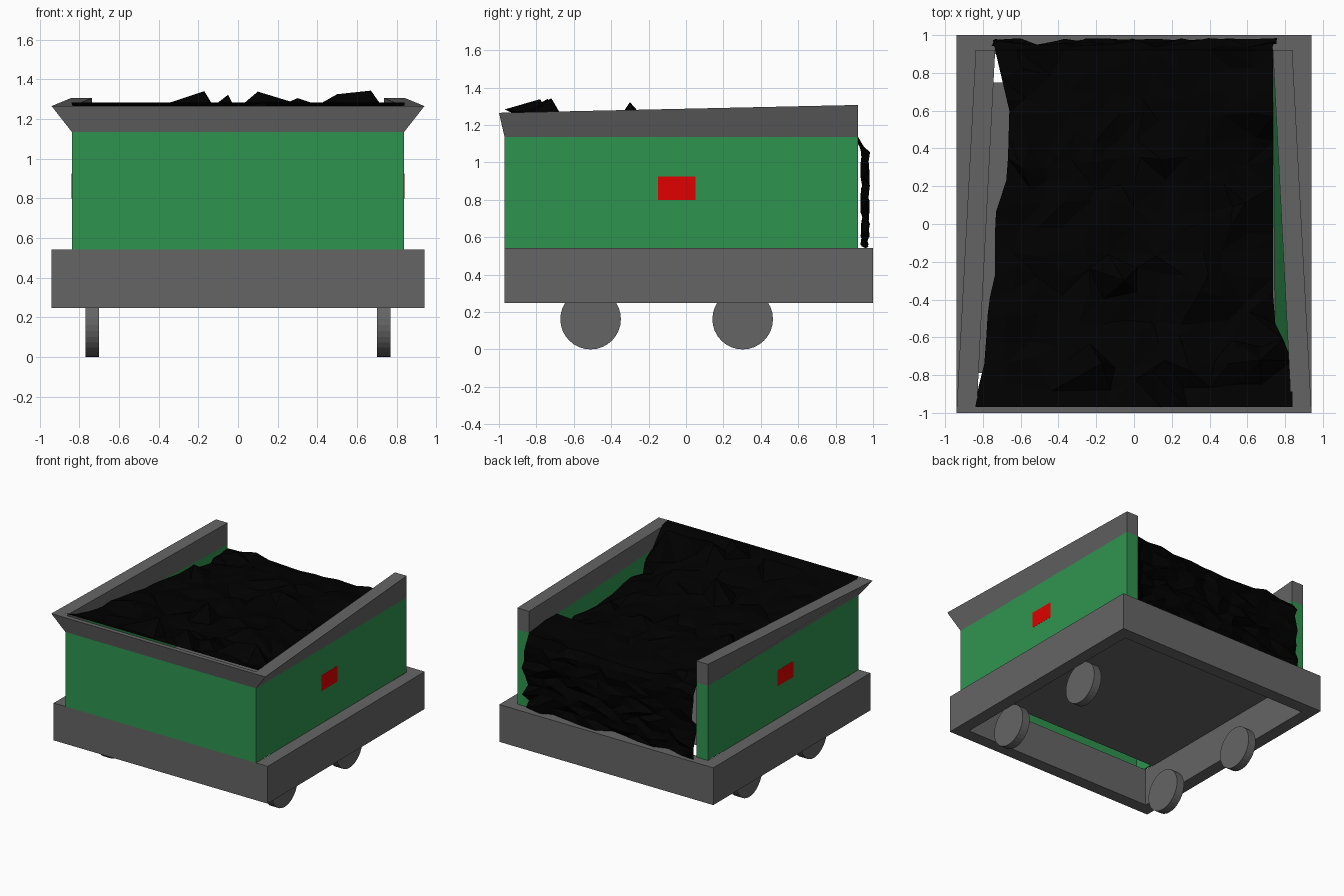
import bpy, bmesh, math, random
from mathutils import Vector

if "Cube" in bpy.data.objects:
    bpy.data.objects.remove(bpy.data.objects["Cube"])

random.seed(7)


def material(name, rgb):
    m = bpy.data.materials.new(name)
    m.diffuse_color = (*rgb, 1)
    m.use_nodes = True
    m.node_tree.nodes["Principled BSDF"].inputs["Base Color"].default_value = m.diffuse_color
    return m


GREY = material("iron grey", (0.13, 0.13, 0.13))
GREEN = material("paint green", (0.028, 0.295, 0.08))
RED = material("plate red", (0.75, 0.0, 0.0))
BLACK = material("coal black", (0.0, 0.0, 0.0))


def make_object(name, verts, faces, mat, fix_normals=True):
    bm = bmesh.new()
    vs = [bm.verts.new(v) for v in verts]
    for f in faces:
        bm.faces.new([vs[i] for i in f])
    if fix_normals:
        bmesh.ops.recalc_face_normals(bm, faces=bm.faces)
    mesh = bpy.data.meshes.new(name)
    bm.to_mesh(mesh)
    bm.free()
    mesh.materials.append(mat)
    ob = bpy.data.objects.new(name, mesh)
    bpy.context.collection.objects.link(ob)
    return ob


def box(name, x0, x1, y0, y1, z0, z1, mat):
    verts = [(x, y, z) for z in (z0, z1) for x, y in ((x0, y0), (x1, y0), (x1, y1), (x0, y1))]
    faces = [(0, 3, 2, 1), (4, 5, 6, 7)] + [(i, (i + 1) % 4, (i + 1) % 4 + 4, i + 4) for i in range(4)]
    return make_object(name, verts, faces, mat)


def sweep(name, sections, mat, closed):
    """Join four-point cross-sections into a tube, capped when it is open."""
    verts = [p for s in sections for p in s]
    n = len(sections)
    faces = []
    for i in range(n if closed else n - 1):
        a, b = i * 4, (i + 1) % n * 4
        for k in range(4):
            m = (k + 1) % 4
            faces.append((a + k, a + m, b + m, b + k))
    if not closed:
        faces += [(0, 1, 2, 3), (n * 4 - 4, n * 4 - 3, n * 4 - 2, n * 4 - 1)]
    return make_object(name, verts, faces, mat)


def mirror_u(back, front):
    """U-shaped plan: back left, front left, front right, back right."""
    flip = lambda s: [(-x, y, z) for x, y, z in s]
    return [flip(back), flip(front), front, back]


# Chassis: open rectangular frame with a floor panel
frame = []
for sx, sy in ((-1, -1), (1, -1), (1, 1), (-1, 1)):
    yo, yi = (-0.97, -0.87) if sy < 0 else (1.0, 0.9)
    frame.append([(sx * 0.94, yo, 0.247), (sx * 0.94, yo, 0.543),
                  (sx * 0.84, yi, 0.543), (sx * 0.84, yi, 0.247)])
sweep("chassis_frame", frame, GREY, True)
make_object("floor_panel", [(-0.84, -0.79, 0.54), (-0.84, 0.75, 0.54), (0.84, 0.75, 0.54), (0.84, -0.79, 0.54)],
            [(0, 1, 2, 3)], GREY, False)

# Bunker walls: three sides, thicker toward the open back; the right wall leans in at its foot
walls = mirror_u(
    [(0.838, 0.92, 0.543), (0.838, 0.92, 1.135), (0.735, 0.92, 1.135), (0.735, 0.92, 0.543)],
    [(0.838, -0.97, 0.543), (0.838, -0.97, 1.135), (0.832, -0.964, 1.135), (0.832, -0.964, 0.543)])
walls[2][3] = (0.75, -0.964, 0.543)
sweep("bunker_walls", walls, GREEN, False)

# Rim flares outward at the front and rises toward the back
sweep("flared_rim", mirror_u(
    [(0.838, 0.92, 1.135), (0.838, 0.92, 1.307), (0.735, 0.92, 1.307), (0.735, 0.92, 1.135)],
    [(0.838, -0.97, 1.135), (0.94, -1.0, 1.265), (0.832, -0.964, 1.265), (0.832, -0.964, 1.135)]),
    GREY, False)

# Side plates
for side, s in (("left", -1), ("right", 1)):
    x0, x1 = sorted((s * 0.836, s * 0.839))
    box(side + "_plate", x0, x1, -0.15, 0.05, 0.80, 0.925, RED)


# Wheels
def wheel(name, x, y):
    n, r = 32, 0.162
    ring = [(y + r * math.cos(2 * math.pi * i / n), r + r * math.sin(2 * math.pi * i / n)) for i in range(n)]
    verts = [(x + d, a, b) for d in (-0.033, 0.033) for a, b in ring]
    faces = [tuple(range(n)), tuple(range(n, 2 * n))]
    faces += [(i, (i + 1) % n, (i + 1) % n + n, i + n) for i in range(n)]
    make_object(name, verts, faces, GREY)


for side, s in (("left", -1), ("right", 1)):
    for end, y in (("front", -0.51), ("rear", 0.303)):
        wheel(f"{side}_{end}_wheel", s * 0.735, y)


# Coal: a crumpled sheet over the bunker that drops down the open back
def lerp(points, t):
    for (a, va), (b, vb) in zip(points, points[1:]):
        if t <= b:
            return va + (vb - va) * (t - a) / (b - a)
    return points[-1][1]


LEFT = [(-0.97, -0.84), (-0.87, -0.825), (-0.73, -0.79), (-0.4, -0.77), (-0.35, -0.735), (0.05, -0.735),
        (0.25, -0.67), (0.6, -0.66), (0.92, -0.735)]
RIGHT = [(-0.97, 0.84), (-0.7, 0.835), (-0.5, 0.735), (0.92, 0.735)]
HEIGHT = [(-0.97, 1.283), (-0.85, 1.255), (-0.7, 1.225), (-0.5, 1.19), (0.1, 1.165), (0.6, 1.145), (0.92, 1.115)]
LUMPS = [(-0.6, 0.3, 0.07), (-0.68, -0.43, 0.06), (0.1, 0.35, 0.04), (0.4, -0.34, 0.07)]
PEAKS = [(-0.17, -0.74, 1.34), (0.1, -0.78, 1.338), (0.3, -0.78, 1.305), (0.5, -0.74, 1.325), (0.67, -0.72, 1.343),
         (-0.05, -0.3, 1.322), (-0.6, 0.3, 1.25)]
COLS, TOP_ROWS, BACK_ROWS = 13, 17, 9


def jit(a):
    return random.uniform(-a, a)


verts = []
for r in range(TOP_ROWS + BACK_ROWS):
    for c in range(COLS):
        u = c / (COLS - 1)
        inner = 0 < c < COLS - 1
        if r < TOP_ROWS:
            y = -0.97 + 1.89 * r / (TOP_ROWS - 1)
            z = lerp(HEIGHT, y)
            if r:
                y += jit(0.035) if r < TOP_ROWS - 1 else 0
                z += jit(0.024)
            x0, x1 = lerp(LEFT, y), lerp(RIGHT, y)
            x = x0 + (x1 - x0) * u + (jit(0.03) if inner and r else 0)
            if r:
                z += sum(h * math.exp(-((x - a) ** 2 + (y - b) ** 2) / 0.015) for a, b, h in LUMPS)
                # Slump along the right wall
                if -0.75 < y < 0.5:
                    z -= 0.12 * max(0, (x - 0.35) / 0.4)
        else:
            t = (r - TOP_ROWS + 1) / BACK_ROWS
            x = -0.745 + 1.49 * u + jit(0.025)
            y = 0.958 + jit(0.026)
            z = 1.12 - 0.57 * t + jit(0.012)
        verts.append(Vector((x, y, z)))
# Pull single points up into sharp peaks
for px, py, pz in PEAKS:
    v = min(verts[COLS:COLS * TOP_ROWS], key=lambda p: (p.x - px) ** 2 + (p.y - py) ** 2)
    v.x, v.y, v.z = px, py, pz
faces = []
for r in range(TOP_ROWS + BACK_ROWS - 1):
    for c in range(COLS - 1):
        a = r * COLS + c
        b, d, e = a + 1, a + COLS, a + COLS + 1
        faces += [(a, b, e), (a, e, d)] if random.random() < 0.5 else [(a, b, d), (b, e, d)]
make_object("coal_load", verts, faces, BLACK, False)
